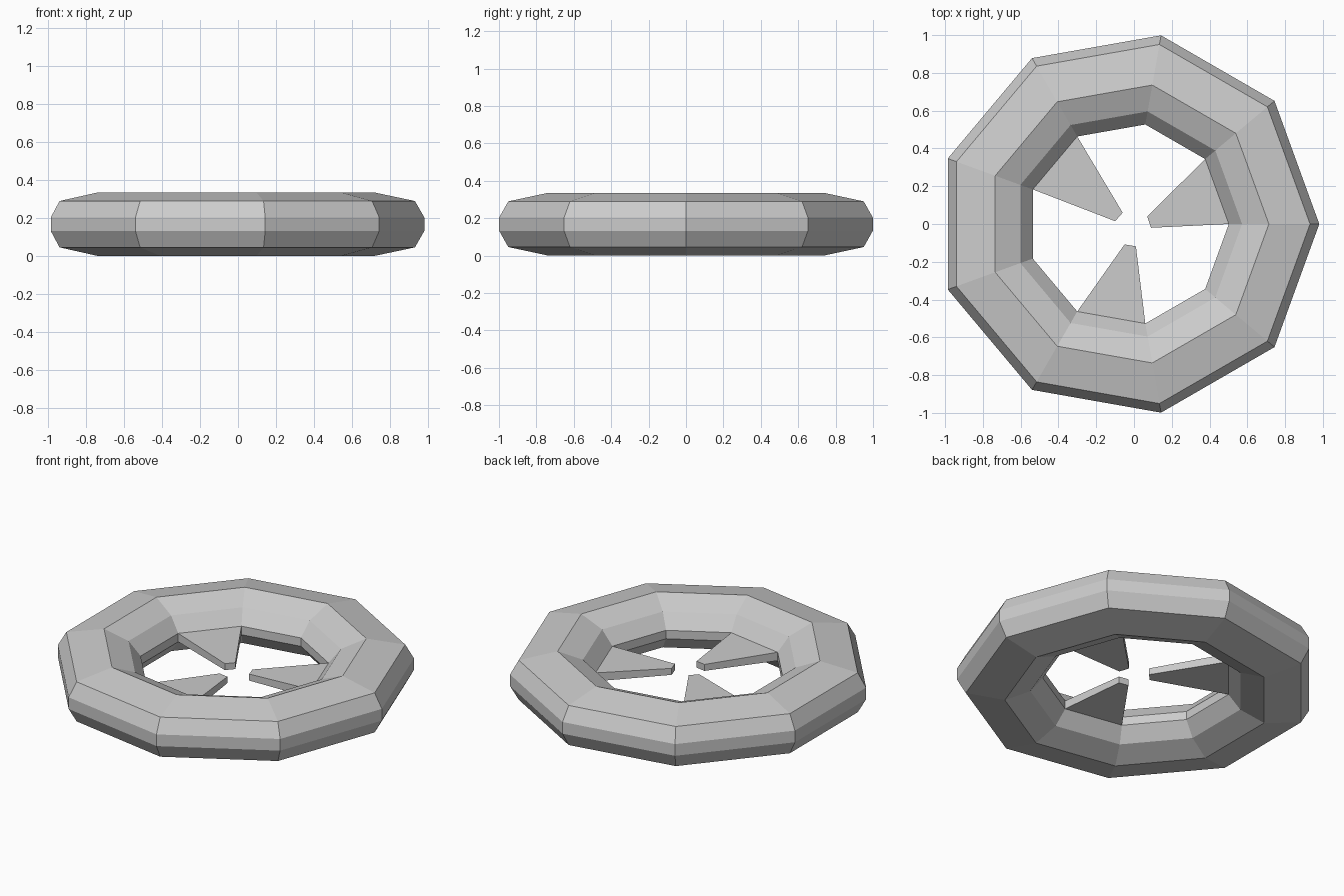
import bpy
import bmesh
from math import cos, sin, radians

cube = bpy.data.objects.get("Cube")
if cube:
    bpy.data.objects.remove(cube)

grey = bpy.data.materials.new("plain grey")
grey.use_nodes = True
colour = (0.6, 0.6, 0.6, 1)
grey.diffuse_color = colour
grey.node_tree.nodes["Principled BSDF"].inputs["Base Color"].default_value = colour

SIDES = 9
CENTRE_X = -0.033
MID_Z = 0.168
INNER_R = 0.535


def ring_point(radius, step, z):
    a = radians(360 / SIDES * step)
    return (CENTRE_X + radius * cos(a), radius * sin(a), z)


def finish(bm, name):
    bmesh.ops.recalc_face_normals(bm, faces=bm.faces)
    mesh = bpy.data.meshes.new(name)
    bm.to_mesh(mesh)
    bm.free()
    mesh.materials.append(grey)
    obj = bpy.data.objects.new(name, mesh)
    bpy.context.collection.objects.link(obj)


# Ring: upper half profile (radius, height above middle), mirrored below
upper = [(1.014, 0.036), (0.965, 0.122), (0.747, 0.168), (0.605, 0.11), (INNER_R, 0.026)]
profile = upper + [(r, -h) for r, h in reversed(upper)]
bm = bmesh.new()
loops = [[bm.verts.new(ring_point(r, s, MID_Z + h)) for r, h in profile] for s in range(SIDES)]
for s in range(SIDES):
    a, b = loops[s], loops[(s + 1) % SIDES]
    for i in range(len(profile)):
        j = (i + 1) % len(profile)
        bm.faces.new((a[i], b[i], b[j], a[j]))
finish(bm, "ring")

# Three tapered blades growing inwards from every third inner side
tips = {0: ((0.09, -0.02), (0.07, 0.04)),
        3: ((-0.06, 0.06), (-0.1, 0.015)),
        6: ((-0.05, -0.108), (0.01, -0.118))}
for step, (tip_a, tip_b) in tips.items():
    bm = bmesh.new()
    rings = []
    for side in (1, -1):
        root = MID_Z + side * 0.026
        tip = MID_Z + side * 0.02
        points = [ring_point(INNER_R, step, root), ring_point(INNER_R, step + 1, root),
                  (*tip_b, tip), (*tip_a, tip)]
        rings.append([bm.verts.new(p) for p in points])
    top, low = rings
    bm.faces.new(top)
    bm.faces.new(low[::-1])
    for i in range(1, 4):
        j = (i + 1) % 4
        bm.faces.new((top[i], top[j], low[j], low[i]))
    finish(bm, f"blade_{step // 3 + 1}")
